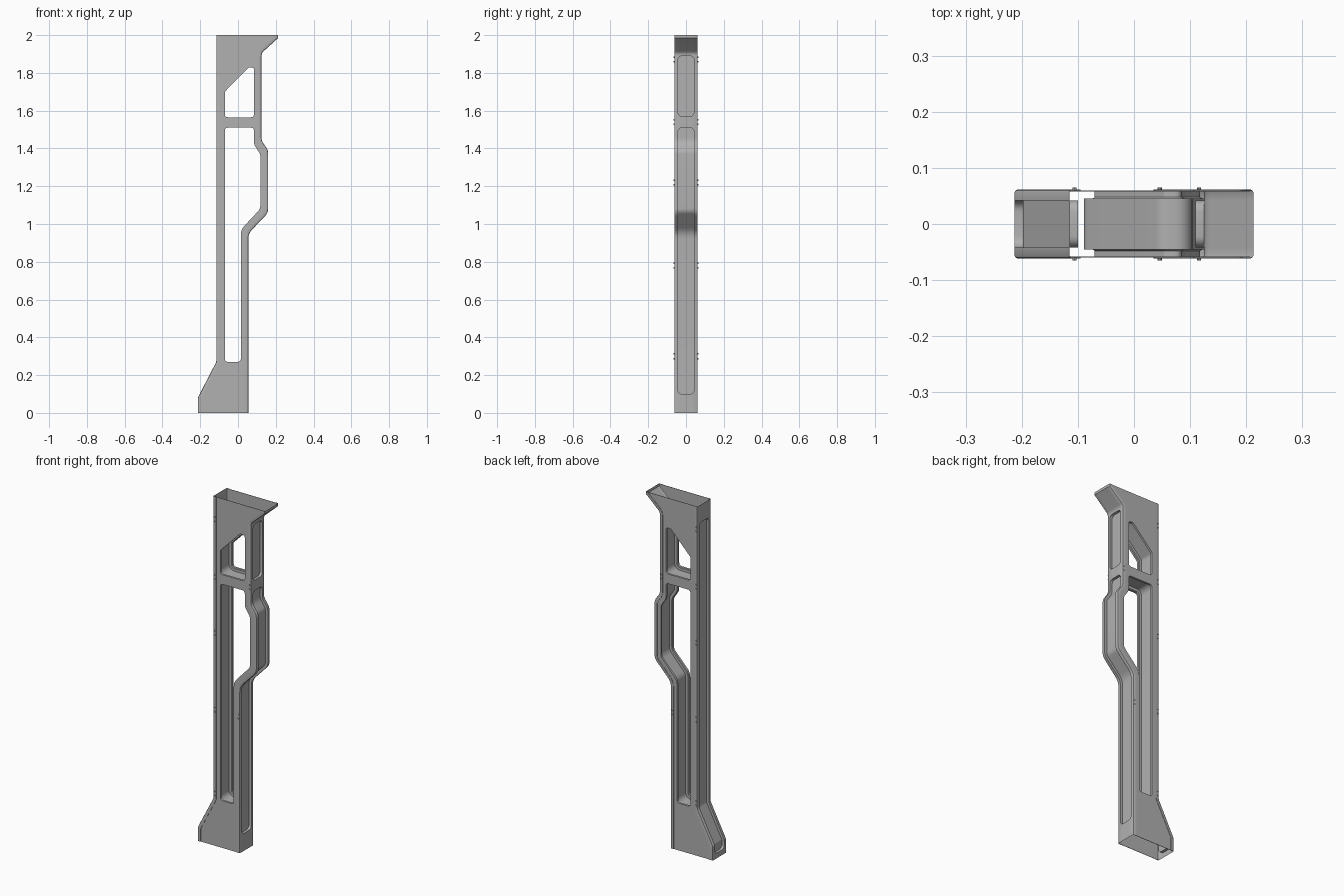
import bpy, bmesh, math
from mathutils import Vector

if "Cube" in bpy.data.objects:
    bpy.data.objects.remove(bpy.data.objects["Cube"])

PLATE_Y = 0.059     # half depth of the flat plates
LIP_Y = 0.0618      # half depth of the wrapped lips
SLOT_W, SLOT_R, SLOT_D = 0.042, 0.02, 0.015

grey = bpy.data.materials.new("dark_grey_metal")
grey.diffuse_color = (.44, .44, .44, 1)
grey.use_nodes = True
grey.node_tree.nodes["Principled BSDF"].inputs["Base Color"].default_value = grey.diffuse_color


def fillet(pts, closed=False, n=6):
    """Round each (x, z, radius) corner of a polyline."""
    out, cnt = [], len(pts)
    for i, (x, z, r) in enumerate(pts):
        p = Vector((x, z))
        if r == 0 or (not closed and i in (0, cnt - 1)):
            out.append(p)
            continue
        a = Vector(pts[i - 1][:2]) - p
        b = Vector(pts[(i + 1) % cnt][:2]) - p
        turn = math.pi - a.angle(b)
        t = min(r * math.tan(turn / 2), 0.45 * a.length, 0.45 * b.length)
        s, e = p + a.normalized() * t, p + b.normalized() * t
        for k in range(n + 1):
            u = k / n
            out.append(s * (1 - u) ** 2 + p * 2 * u * (1 - u) + e * u * u)
    return out


def mitres(pts, closed=False):
    """Left-hand offset vector for every point."""
    cnt, res = len(pts), []
    for i in range(cnt):
        ns = []
        for j in (i - 1, i):
            if closed or 0 <= j < cnt - 1:
                d = (pts[(j + 1) % cnt] - pts[j]).normalized()
                ns.append(Vector((-d.y, d.x)))
        a, b = ns[0], ns[-1]
        res.append((a + b) / (1 + a.dot(b)))
    return res


def skin(name, rows, closed=False):
    """Skin a list of rows of 3D points."""
    bm = bmesh.new()
    vr = [[bm.verts.new(p) for p in row] for row in rows]
    for i in range(len(vr) if closed else len(vr) - 1):
        a, b = vr[i], vr[(i + 1) % len(vr)]
        for k in range(len(a) - 1):
            bm.faces.new((a[k], a[k + 1], b[k + 1], b[k]))
    bmesh.ops.remove_doubles(bm, verts=bm.verts, dist=1e-5)
    bmesh.ops.recalc_face_normals(bm, faces=bm.faces)
    me = bpy.data.meshes.new(name)
    bm.to_mesh(me)
    bm.free()
    ob = bpy.data.objects.new(name, me)
    bpy.context.collection.objects.link(ob)
    finish(ob)
    return ob


def finish(ob):
    ob.data.materials.append(grey)
    bpy.ops.object.select_all(action='DESELECT')
    ob.select_set(True)
    bpy.context.view_layer.objects.active = ob
    bpy.ops.object.shade_smooth_by_angle(angle=math.radians(30))


def section(p, n, half):
    """Place a cross-section (inward depth, y), mirrored front to back."""
    full = half + [(d, -y) for d, y in reversed(half)]
    return [(p.x + n.x * d, y, p.y + n.y * d) for d, y in full]


def side_wall(name, path, slots):
    """Outer wall with wrapped lips and recessed, round-ended slots."""
    data = sorted(((p.y, p, n) for p, n in zip(path, mitres(path))), key=lambda s: s[0])

    def at(z):
        for (z0, p0, n0), (z1, p1, n1) in zip(data, data[1:]):
            if z <= z1 + 1e-9:
                u = (z - z0) / (z1 - z0) if z1 > z0 else 0
                return p0.lerp(p1, u), n0.lerp(n1, u)
        return data[-1][1], data[-1][2]

    stations, low = [], -1
    zs = [s[0] for s in data]
    arc = [math.pi / 2 * k / 5 for k in range(6)]
    for a, b in slots:
        stations += [(z, 0, SLOT_W) for z in zs if low < z < a]
        ends = [(SLOT_R * (1 - math.cos(t)), SLOT_W - SLOT_R * (1 - math.sin(t))) for t in arc]
        w0 = ends[0][1]
        stations.append((a, 0, w0))
        stations += [(a + h, SLOT_D, w) for h, w in ends]
        stations += [(z, SLOT_D, SLOT_W) for z in zs if a + SLOT_R < z < b - SLOT_R]
        stations += [(b - h, SLOT_D, w) for h, w in reversed(ends)]
        stations.append((b, 0, w0))
        low = b
    stations += [(z, 0, SLOT_W) for z in zs if z > low]
    rows = []
    for z, d, w in stations:
        p, n = at(z)
        half = [(.02, PLATE_Y), (.02, LIP_Y), (.006, LIP_Y), (.002, .06), (0, .056), (0, w), (d, w)]
        rows.append(section(p, n, half))
    skin(name, rows)
    return at


# Outline chains (counter-clockwise) and window openings (clockwise)
left = fillet([(-.115, 2, 0), (-.115, .27, .03), (-.213, .08, .03), (-.213, 0, 0)])
right = fillet([(.055, 0, 0), (.055, .95, .07), (.16, 1.06, .06), (.16, 1.39, .06),
                (.125, 1.44, .05), (.125, 1.905, .03), (.213, 1.985, 0), (.213, 2, 0)])
upper = fillet([(-.07, 1.565, .018), (-.07, 1.7, .006), (.055, 1.828, .012),
                (.085, 1.828, .018), (.085, 1.565, .018)], True)
lower = fillet([(-.07, .27, .018), (-.07, 1.51, .018), (.085, 1.51, .018), (.085, 1.42, .05),
                (.118, 1.37, .04), (.118, 1.08, .04), (.015, .97, .07), (.015, .27, .018)], True)

# Side walls
left_at = side_wall("left_side_wall", left, [(.03, 1.9)])
right_at = side_wall("right_side_wall", right, [(.1, 1.51), (1.57, 1.89)])

# Recessed linings inside the windows
for name, loop in (("upper_window_lining", upper), ("lower_window_lining", lower)):
    half = [(0, PLATE_Y), (0, .048), (.004, .045), (.019, .045)]
    skin(name, [section(p, n, half) for p, n in zip(loop, mitres(loop, True))], True)

# Front and back plates with window openings
inset = [p + n * .006 for c in (left, right) for p, n in zip(c, mitres(c))]
for name, y in (("front_plate", -PLATE_Y), ("back_plate", PLATE_Y)):
    cu = bpy.data.curves.new(name, 'CURVE')
    cu.dimensions, cu.fill_mode, cu.extrude = '2D', 'BOTH', .001
    for loop in (inset, upper, lower):
        sp = cu.splines.new('POLY')
        sp.points.add(len(loop) - 1)
        for pt, p in zip(sp.points, loop):
            pt.co = (p.x, p.y, 0, 1)
        sp.use_cyclic_u = True
    ob = bpy.data.objects.new(name, cu)
    ob.location.y = y
    ob.rotation_euler.x = math.pi / 2
    bpy.context.collection.objects.link(ob)
    bpy.ops.object.select_all(action='DESELECT')
    ob.select_set(True)
    bpy.context.view_layer.objects.active = ob
    bpy.ops.object.convert(target='MESH')
    finish(bpy.context.object)

# Pairs of small rivets along the lips
for at, zs, tag in ((left_at, (1.87, 1.54, 1.22, .78, .3), "left"),
                    (right_at, (1.54, .78), "right")):
    for z in zs:
        for dz in (-.012, .012):
            p, n = at(z + dz)
            q = p + n * .009
            for s in (-1, 1):
                bpy.ops.mesh.primitive_cylinder_add(vertices=10, radius=.004, depth=.005,
                    location=(q.x, s * .0625, q.y), rotation=(math.pi / 2, 0, 0))
                ob = bpy.context.object
                ob.name = tag + "_rivet"
                finish(ob)
